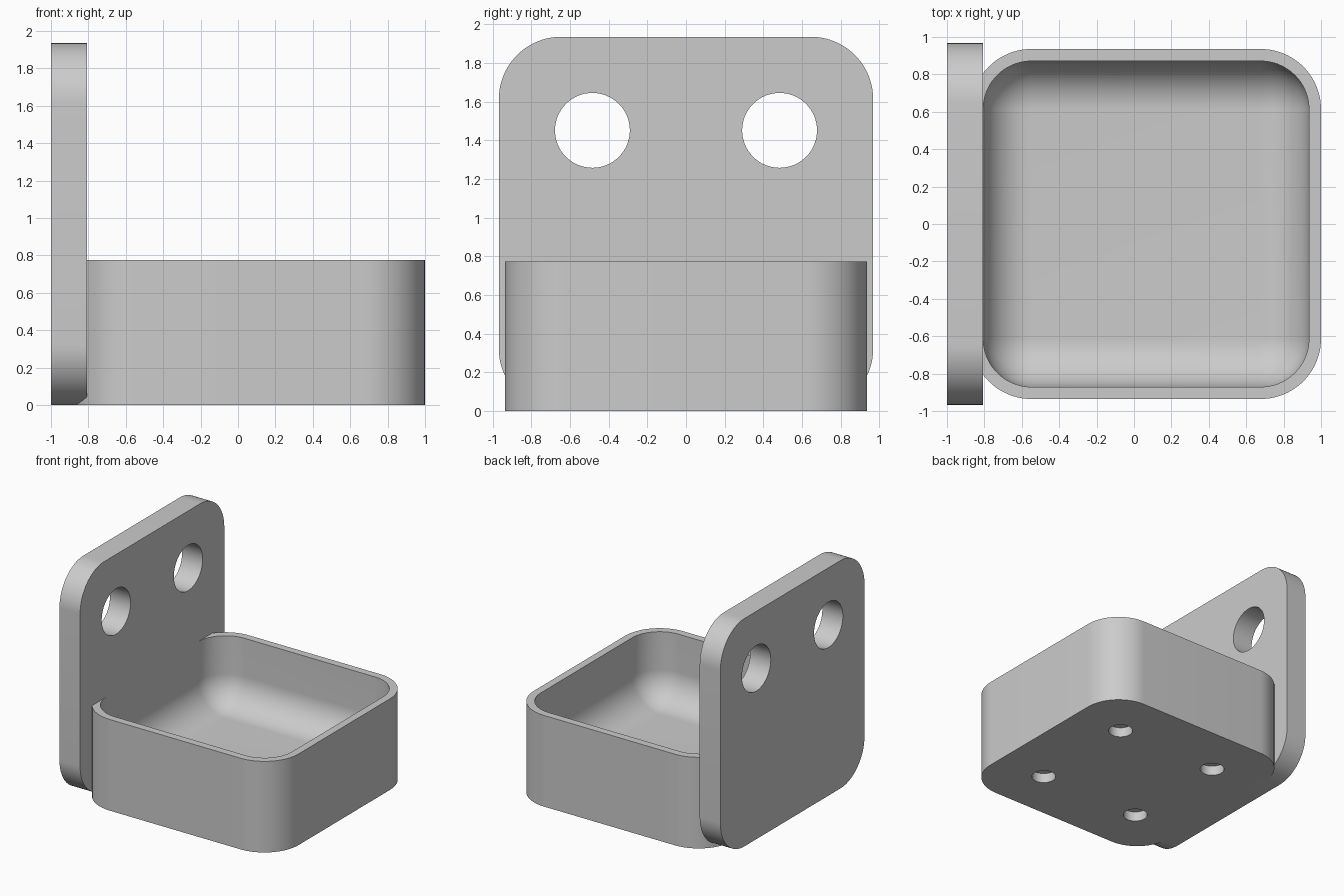
import bpy, bmesh, math
from mathutils import Matrix

cube = bpy.data.objects.get("Cube")
if cube:
    bpy.data.objects.remove(cube, do_unlink=True)

U = 2 / 31          # module: one wall thickness
SEG = 20            # segments in a quarter round
BOX_X = 1 - 14.5 * U   # centre of the tray in x

grey = bpy.data.materials.new("light grey")
grey.use_nodes = True
grey.diffuse_color = (0.6, 0.6, 0.6, 1)
grey.node_tree.nodes["Principled BSDF"].inputs["Base Color"].default_value = (0.6, 0.6, 0.6, 1)


def rounded_square(half, radius):
    """Outline of a square with round corners, counter-clockwise."""
    points = []
    for corner in range(4):
        mid = math.pi / 4 + corner * math.pi / 2
        cx = math.copysign(half - radius, math.cos(mid))
        cy = math.copysign(half - radius, math.sin(mid))
        for i in range(SEG + 1):
            a = corner * math.pi / 2 + i / SEG * math.pi / 2
            points.append((cx + radius * math.cos(a), cy + radius * math.sin(a)))
    return points


def loft(name, rings, matrix):
    """Skin a closed solid over (half, radius, height) rings."""
    bm = bmesh.new()
    loops = [[bm.verts.new((x, y, z)) for x, y in rounded_square(h, r)] for h, r, z in rings]
    for a, b in zip(loops, loops[1:]):
        for i in range(len(a)):
            j = (i + 1) % len(a)
            bm.faces.new((a[i], a[j], b[j], b[i]))
    bm.faces.new(loops[0][::-1])
    bm.faces.new(loops[-1])
    bmesh.ops.remove_doubles(bm, verts=bm.verts, dist=1e-5)
    bmesh.ops.recalc_face_normals(bm, faces=bm.faces)
    bm.transform(matrix)
    mesh = bpy.data.meshes.new(name)
    bm.to_mesh(mesh)
    bm.free()
    mesh.materials.append(grey)
    obj = bpy.data.objects.new(name, mesh)
    bpy.context.collection.objects.link(obj)
    return obj


def drill(obj, centres, radius, depth, rotation=(0, 0, 0)):
    """Cut round holes, then smooth the result."""
    for centre in centres:
        bpy.ops.mesh.primitive_cylinder_add(vertices=64, radius=radius, depth=depth,
                                            location=centre, rotation=rotation)
        cutter = bpy.context.object
        cutter.hide_render = True
        cutter.data.materials.append(grey)
        bpy.context.view_layer.objects.active = obj
        mod = obj.modifiers.new("hole", 'BOOLEAN')
        mod.operation, mod.solver, mod.object = 'DIFFERENCE', 'EXACT', cutter
        bpy.ops.object.modifier_apply(modifier=mod.name)
        bpy.data.objects.remove(cutter, do_unlink=True)
    bpy.ops.object.select_all(action='DESELECT')
    obj.select_set(True)
    bpy.ops.object.shade_smooth_by_angle(angle=math.radians(30))


# Upright mounting plate with two through holes
upright = Matrix.Translation((-1, 0, 15 * U)) @ Matrix.Rotation(math.pi / 2, 4, 'Y')
plate = loft("mounting_plate", [(15 * U, 5 * U, 0), (15 * U, 5 * U, 3 * U)], upright)
drill(plate, [(-1 + 1.5 * U, s * 7.5 * U, 22.5 * U) for s in (-1, 1)],
      3 * U, 6 * U, (0, math.pi / 2, 0))

# Open tray: outer wall, rim, then a cavity with a round fillet down to the floor
floor, fillet = 3 * U, 4 * U
rings = [(14.5 * U, 5 * U, 0), (14.5 * U, 5 * U, 12 * U), (13.5 * U, fillet, 12 * U)]
for i in range(SEG + 1):
    a = i / SEG * math.pi / 2
    inset = fillet * (1 - math.cos(a))
    rings.append((13.5 * U - inset, fillet - inset, floor + fillet * (1 - math.sin(a))))
tray = loft("tray", rings, Matrix.Translation((BOX_X, 0, 0)))

# Four shallow blind holes in the underside
drill(tray, [(BOX_X + sx * 7.5 * U, sy * 7.5 * U, 0) for sx in (-1, 1) for sy in (-1, 1)],
      1.5 * U, 2.6 * U)
